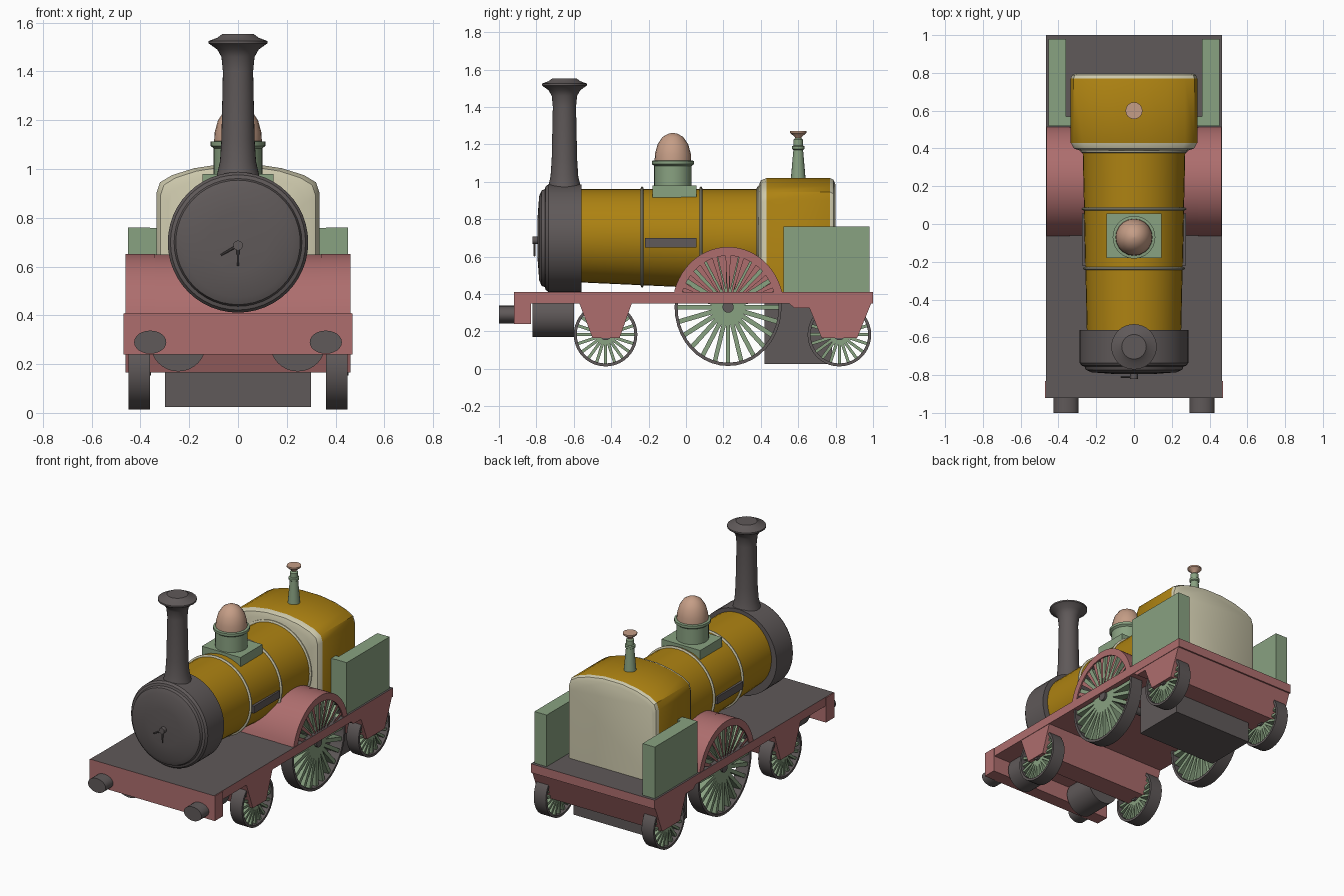
import bpy, bmesh, math
from mathutils import Vector, Matrix

if "Cube" in bpy.data.objects:
    bpy.data.objects.remove(bpy.data.objects["Cube"])


def material(name, rgb):
    m = bpy.data.materials.new(name)
    m.use_nodes = True
    m.diffuse_color = (*rgb, 1)
    bsdf = m.node_tree.nodes["Principled BSDF"]
    bsdf.inputs["Base Color"].default_value = (*rgb, 1)
    bsdf.inputs["Roughness"].default_value = 0.8
    return m


DARK = material("dark grey", (0.115, 0.1, 0.1))
PINK = material("dusty red", (0.42, 0.155, 0.155))
GREEN = material("sage green", (0.25, 0.36, 0.22))
GOLD = material("ochre", (0.42, 0.225, 0.006))
CREAM = material("cream", (0.62, 0.59, 0.42))
COPPER = material("copper", (0.56, 0.34, 0.24))


def finish(name, bm, *mats, smooth=True):
    bmesh.ops.recalc_face_normals(bm, faces=bm.faces)
    me = bpy.data.meshes.new(name)
    bm.to_mesh(me)
    bm.free()
    for m in mats:
        me.materials.append(m)
    ob = bpy.data.objects.new(name, me)
    bpy.context.collection.objects.link(ob)
    if smooth:
        bpy.ops.object.select_all(action='DESELECT')
        ob.select_set(True)
        bpy.context.view_layer.objects.active = ob
        bpy.ops.object.shade_smooth_by_angle(angle=math.radians(35))
    return ob


def loft(rings, closed=False):
    """Skin a row of point rings, capped unless closed on itself."""
    bm = bmesh.new()
    vs = [[bm.verts.new(p) for p in r] for r in rings]
    n = len(vs[0])
    pairs = list(zip(vs, vs[1:])) + ([(vs[-1], vs[0])] if closed else [])
    for a, b in pairs:
        for i in range(n):
            j = (i + 1) % n
            bm.faces.new((a[i], a[j], b[j], b[i]))
    if not closed:
        bm.faces.new(vs[0])
        bm.faces.new(vs[-1])
    return bm


def turned(name, axis, centre, profile, mat, n=32, closed=False, scale=(1, 1, 1)):
    """Revolve (radius, distance) pairs about an axis through centre."""
    rot = Vector((0, 0, 1)).rotation_difference(Vector(axis)).to_matrix()
    rings = []
    for r, d in profile:
        ring = []
        for i in range(n):
            a = math.tau * i / n
            p = rot @ Vector((r * math.cos(a), r * math.sin(a), d))
            ring.append(Vector(centre) + Vector([p[k] * scale[k] for k in range(3)]))
        rings.append(ring)
    return finish(name, loft(rings, closed), mat)


def prism(name, points, x0, x1, mat, smooth=False):
    """Extrude a (y, z) outline across x."""
    return finish(name, loft([[(x, y, z) for y, z in points] for x in (x0, x1)]),
                  mat, smooth=smooth)


def box(name, x0, x1, y0, y1, z0, z1, mat):
    return prism(name, [(y0, z0), (y1, z0), (y1, z1), (y0, z1)], x0, x1, mat)


X, Y, Z = (1, 0, 0), (0, 1, 0), (0, 0, 1)

# Chassis: deck with dark top, beams and full-width axle guards
deck = box("deck", -0.465, 0.465, -0.92, 1.0, 0.35, 0.41, PINK)
deck.data.materials.append(DARK)
for f in deck.data.polygons:
    f.material_index = int(f.normal.z > 0.5)
box("front_beam", -0.47, 0.47, -0.92, -0.83, 0.24, 0.408, PINK)
prism("front_axle_guard", [(-0.57, 0.35), (-0.5, 0.165), (-0.355, 0.165), (-0.29, 0.35)],
      -0.462, 0.462, PINK)
prism("rear_axle_guard", [(0.55, 0.35), (0.58, 0.325), (0.66, 0.325), (0.725, 0.165),
                          (0.915, 0.165), (0.99, 0.35)], -0.462, 0.462, PINK)
box("ash_pan", -0.3, 0.3, 0.42, 0.78, 0.025, 0.352, DARK)


# Spoked wheels
def wheel(name, side, y, z, r, count, stretch=1):
    c = (side * 0.405, y, z)
    sc = (1, 1, stretch)
    w = 0.045
    turned(name + "_tyre", X, c, [(r, -w), (r, w), (r - 0.016, w), (r - 0.016, -w)],
           DARK, 40, True, sc)
    turned(name + "_hub", X, c, [(0.03, -w), (0.03, w + 0.004)], DARK, 16)
    bm = bmesh.new()
    for i in range(count):
        m = (Matrix.Translation(c) @ Matrix.Diagonal((*sc, 1))
             @ Matrix.Rotation(math.tau * i / count, 4, 'X')
             @ Matrix.Translation((0, 0, r / 2 + 0.005))
             @ Matrix.Diagonal((0.066, 0.06 * r + 0.006, r - 0.03, 1)))
        bmesh.ops.create_cube(bm, size=1, matrix=m)
    finish(name + "_spokes", bm, GREEN, smooth=False)


HUB_Z = 0.33
for side, label in ((1, "left"), (-1, "right")):
    wheel(label + "_front_wheel", side, -0.43, 0.183, 0.17, 20)
    wheel(label + "_rear_wheel", side, 0.82, 0.183, 0.17, 20)
    wheel(label + "_driving_wheel", side, 0.225, HUB_Z, 0.286, 24, 1.1)
turned("driving_axle", X, (0, 0.225, HUB_Z), [(0.025, -0.4), (0.025, 0.4)], DARK, 16)


# Wheel arch: solid core, thin roof and a slotted outer face
def arc(r, start=0.2, n=28):
    return [(0.225 + r * math.cos(a), HUB_Z + 1.08 * r * math.sin(a))
            for a in (start + (math.pi - 2 * start) * i / n for i in range(n + 1))]


prism("wheel_arch_core", arc(0.296, 0.25), -0.345, 0.345, PINK, True)
for side, label in ((1, "left"), (-1, "right")):
    prism(label + "_arch_roof", arc(0.298) + arc(0.289)[::-1], side * 0.34, side * 0.462, PINK, True)
    prism(label + "_arch_lip", arc(0.298) + arc(0.255)[::-1], side * 0.452, side * 0.462, PINK, True)
    bm = bmesh.new()
    for i in range(11):
        a = math.pi * (i + 0.5) / 11
        tip, u = Vector((0, math.cos(a), 1.08 * math.sin(a))), Vector((0, -math.sin(a), math.cos(a)))
        c = Vector((side * 0.455, 0.225, HUB_Z))
        inner = c + tip * (0.05 / math.sin(a) if math.sin(a) > 0.3 else 0.16)
        outer = c + tip * 0.262
        bm.faces.new([bm.verts.new(p) for p in
                      (inner - u * 0.004, outer - u * 0.014, outer + u * 0.014, inner + u * 0.004)])
    finish(label + "_arch_bars", bm, PINK, smooth=False)

# Cylinders, buffers and side tanks
for side, label in ((1, "left"), (-1, "right")):
    turned(label + "_cylinder", Y, (side * 0.245, 0, 0.284), [(0.114, -0.82), (0.114, -0.6)], DARK)
    turned(label + "_buffer", Y, (side * 0.36, 0, 0.29), [(0.066, -1.0), (0.066, -0.91)], DARK,
           24, False, (1, 1, 0.72))
    box(label + "_side_tank", side * 0.36, side * 0.452, 0.52, 0.98, 0.41, 0.76, GREEN)
    box(label + "_tank_front", side * 0.3, side * 0.36, 0.52, 0.57, 0.41, 0.758, GREEN)


# Boiler, slightly tapered with a level top, and its bands
def boiler_ring(y, extra=0.0, n=40):
    r = 0.25 + 0.022 * (y + 0.56) / 0.96
    return [(math.cos(math.tau * i / n) * (r + extra), y,
             0.962 - r + math.sin(math.tau * i / n) * (r + extra)) for i in range(n)]


finish("boiler", loft([boiler_ring(-0.57), boiler_ring(0.42)]), GOLD)
for i, y in enumerate((-0.235, 0.08, 0.385)):
    finish(f"boiler_band_{i + 1}", loft([boiler_ring(y - 0.008, 0.004), boiler_ring(y - 0.003, 0.012),
                                        boiler_ring(y + 0.003, 0.012), boiler_ring(y + 0.008, 0.004)]), CREAM)
for side, label in ((1, "left"), (-1, "right")):
    box(label + "_boiler_plate", side * 0.255, side * 0.275, -0.22, 0.055, 0.65, 0.7, DARK)

# Firebox: ochre wrapper with cream rounded ends
half = [(0.335, 0.41), (0.335, 0.9), (0.32, 0.945), (0.27, 0.975), (0.18, 1.003), (0.07, 1.02)]
section = half + [(-x, z) for x, z in reversed(half)]
ends = [(0.388, 0.85, 0.93), (0.4, 0.95, 0.98), (0.43, 1, 1), (0.77, 1, 1),
        (0.788, 0.98, 0.985), (0.798, 0.93, 0.95)]
firebox = finish("firebox", loft([[(x * sx, y, 0.41 + (z - 0.41) * sz) for x, z in section]
                                  for y, sx, sz in ends]), GOLD, CREAM)
for f in firebox.data.polygons:
    f.material_index = int(not 0.45 < f.center.y < 0.75)

# Smokebox with domed door and handles
turned("smokebox", Y, (0, 0, 0.699),
       [(0.288, -0.56), (0.288, -0.735), (0.277, -0.75), (0.262, -0.755), (0.255, -0.772),
        (0.225, -0.785), (0.12, -0.793), (0.001, -0.795)], DARK, 48)
turned("door_boss", Y, (0, 0, 0.687), [(0.02, -0.82), (0.02, -0.78)], DARK, 12)
for i, (dx, dz) in enumerate(((-0.07, -0.04), (0, -0.085))):
    turned(f"door_handle_{i + 1}", (dx, 0, dz), (0, -0.81, 0.687),
           [(0.006, 0), (0.004, math.hypot(dx, dz))], DARK, 8)

# Chimney
turned("chimney", Z, (0, -0.65, 0),
       [(0.11, 0.9), (0.088, 0.97), (0.074, 1.03), (0.068, 1.12), (0.062, 1.4), (0.068, 1.46),
        (0.085, 1.49), (0.12, 1.515), (0.12, 1.525), (0.085, 1.538), (0.065, 1.553), (0.001, 1.553)], DARK)

# Steam dome on its square seat
box("dome_seat", -0.145, 0.145, -0.18, 0.055, 0.9, 0.98, GREEN)
turned("dome_collar", Z, (0, -0.07, 0),
       [(0.1, 0.97), (0.1, 1.085), (0.113, 1.095), (0.113, 1.112), (0.09, 1.115)], GREEN)
turned("dome_cap", Z, (0, -0.07, 0),
       [(0.098, 1.11), (0.096, 1.15), (0.082, 1.2), (0.055, 1.24), (0.025, 1.257), (0.001, 1.262)], COPPER, 20)

# Safety valve
turned("valve_column", Z, (0, 0.6, 0),
       [(0.04, 1.01), (0.026, 1.17), (0.033, 1.175), (0.033, 1.19), (0.026, 1.195), (0.026, 1.225),
        (0.014, 1.235)], GREEN, 16)
turned("valve_funnel", Z, (0, 0.6, 0),
       [(0.015, 1.23), (0.018, 1.24), (0.045, 1.262), (0.045, 1.272)], COPPER, 16)
